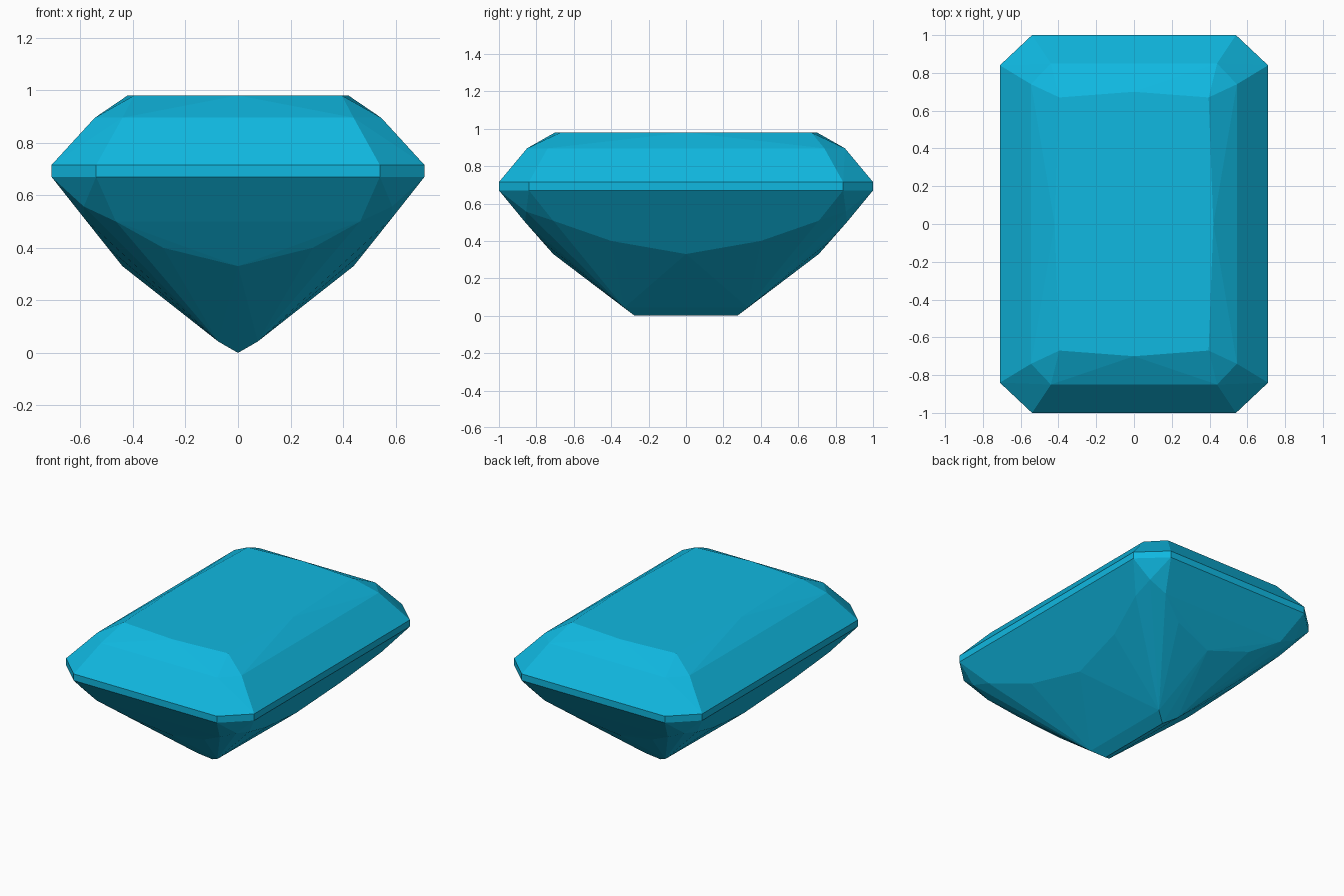
import bpy, bmesh, math

if "Cube" in bpy.data.objects:
    bpy.data.objects.remove(bpy.data.objects["Cube"])

# key points of one quarter of the gem; mirrored over x and y
quarter = [
    # table outline
    (0.42, 0, 0.98), (0.395, 0.67, 0.98), (0, 0.70, 0.98),
    # crown step
    (0.545, 0.74, 0.895), (0.44, 0.85, 0.895),
    # girdle band, upper and lower edge
    (0.71, 0.84, 0.715), (0.54, 1.0, 0.715),
    (0.71, 0.84, 0.67), (0.54, 1.0, 0.67),
    # pavilion: corner tip, side scallop, end scallop
    (0.587, 0.855, 0.557),
    (0.582, 0.71, 0.508), (0.496, 0.40, 0.40), (0.44, 0, 0.33),
    (0.465, 0.86, 0.50), (0.285, 0.77, 0.40), (0, 0.71, 0.33),
    # keel
    (0.075, 0.33, 0.043), (0, 0.275, 0),
]
points = {(sx * x + 0.0, sy * y + 0.0, z)
          for x, y, z in quarter for sx in (1, -1) for sy in (1, -1)}

# the cut stone is the convex skin of these points
bm = bmesh.new()
for p in sorted(points):
    bm.verts.new(p)
bmesh.ops.convex_hull(bm, input=bm.verts)
bmesh.ops.dissolve_limit(bm, angle_limit=math.radians(0.8),
                         verts=bm.verts, edges=bm.edges)
bmesh.ops.recalc_face_normals(bm, faces=bm.faces)

mesh = bpy.data.meshes.new("gemstone")
bm.to_mesh(mesh)
bm.free()
gem = bpy.data.objects.new("gemstone", mesh)
bpy.context.collection.objects.link(gem)

# blue gem colour
mat = bpy.data.materials.new("gem_blue")
mat.diffuse_color = (0.005, 0.48, 0.75, 1)
mat.use_nodes = True
mat.node_tree.nodes["Principled BSDF"].inputs["Base Color"].default_value = mat.diffuse_color
mesh.materials.append(mat)
